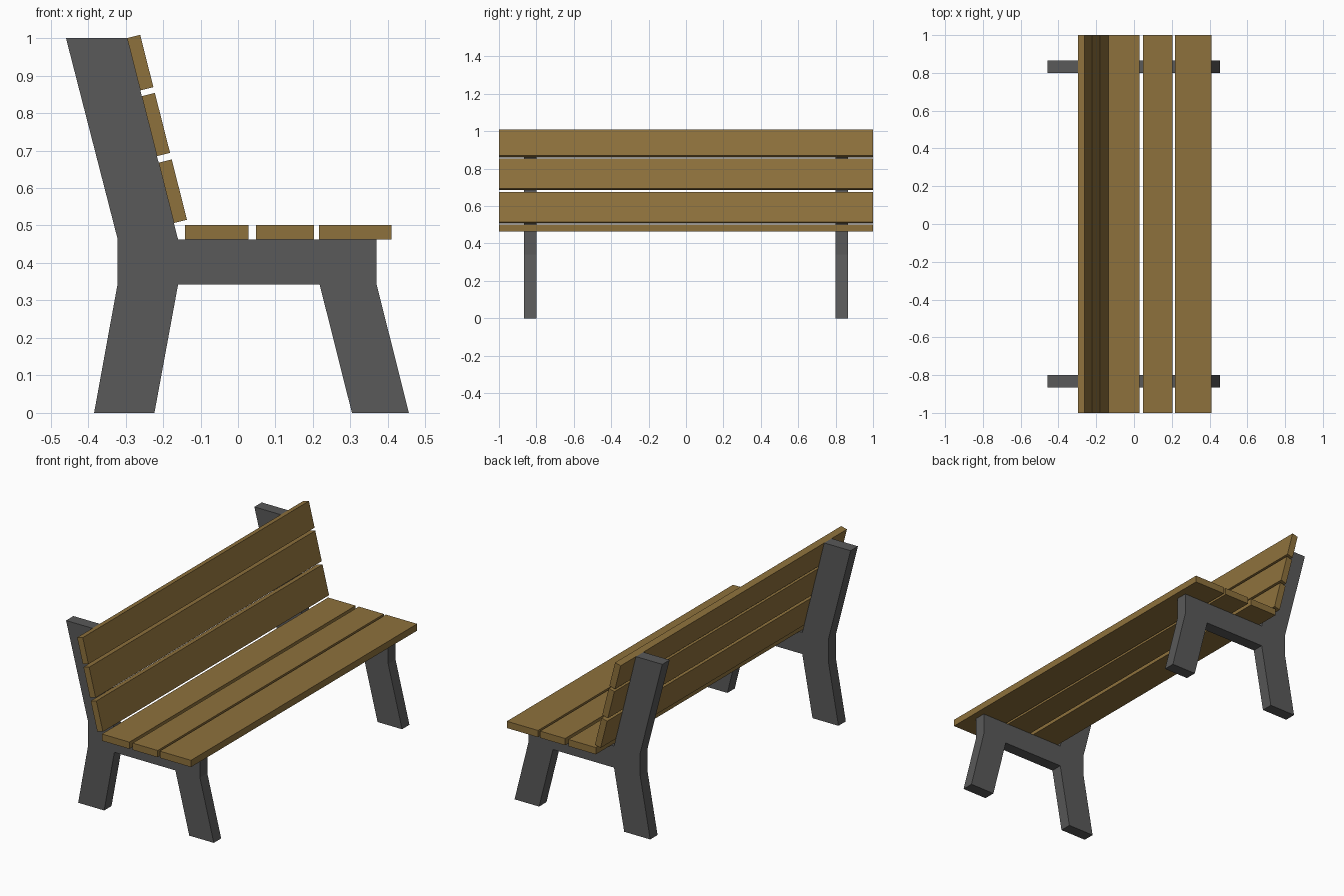
import bpy, bmesh
from mathutils import Vector

if "Cube" in bpy.data.objects:
    bpy.data.objects.remove(bpy.data.objects["Cube"])


def material(name, color):
    m = bpy.data.materials.new(name)
    m.diffuse_color = color
    m.use_nodes = True
    m.node_tree.nodes["Principled BSDF"].inputs["Base Color"].default_value = m.diffuse_color
    return m


wood = material("wood", (0.27, 0.165, 0.045, 1))
iron = material("dark_grey", (0.1, 0.1, 0.1, 1))


def extrude_profile(name, points, y0, y1, mat):
    """Extrude a closed xz outline from y0 to y1."""
    bm = bmesh.new()
    face = bm.faces.new([bm.verts.new((x, y0, z)) for x, z in points])
    ext = bmesh.ops.extrude_face_region(bm, geom=[face])
    verts = [v for v in ext["geom"] if isinstance(v, bmesh.types.BMVert)]
    bmesh.ops.translate(bm, verts=verts, vec=(0, y1 - y0, 0))
    bmesh.ops.recalc_face_normals(bm, faces=bm.faces)
    me = bpy.data.meshes.new(name)
    bm.to_mesh(me)
    bm.free()
    me.materials.append(mat)
    ob = bpy.data.objects.new(name, me)
    bpy.context.collection.objects.link(ob)
    return ob


# Side frames: legs, seat bearer and back post in one outline
frame = [(-0.384, 0), (-0.223, 0), (-0.16, 0.342), (0.218, 0.342),
         (0.304, 0), (0.456, 0), (0.37, 0.342), (0.37, 0.463),
         (-0.16, 0.463), (-0.296, 1.0), (-0.459, 1.0),
         (-0.322, 0.467), (-0.322, 0.34)]
extrude_profile("side_frame_left", frame, -0.865, -0.80, iron)
extrude_profile("side_frame_right", frame, 0.80, 0.865, iron)

# Seat slats
for i, (a, b) in enumerate([(-0.142, 0.028), (0.048, 0.203), (0.216, 0.409)]):
    extrude_profile(f"seat_slat_{i + 1}",
                    [(a, 0.463), (b, 0.463), (b, 0.501), (a, 0.501)],
                    -1, 1, wood)

# Back slats, laid along the sloping front edge of the back post
top = Vector((-0.296, 1.0))
down = (Vector((-0.16, 0.463)) - top).normalized()
out = Vector((-down.y, down.x)) * 0.036
for i, (s, e) in enumerate([(0, 0.144), (0.16, 0.325), (0.343, 0.509)]):
    a, b = top + down * s, top + down * e
    extrude_profile(f"back_slat_{i + 1}", [a, b, b + out, a + out], -1, 1, wood)
